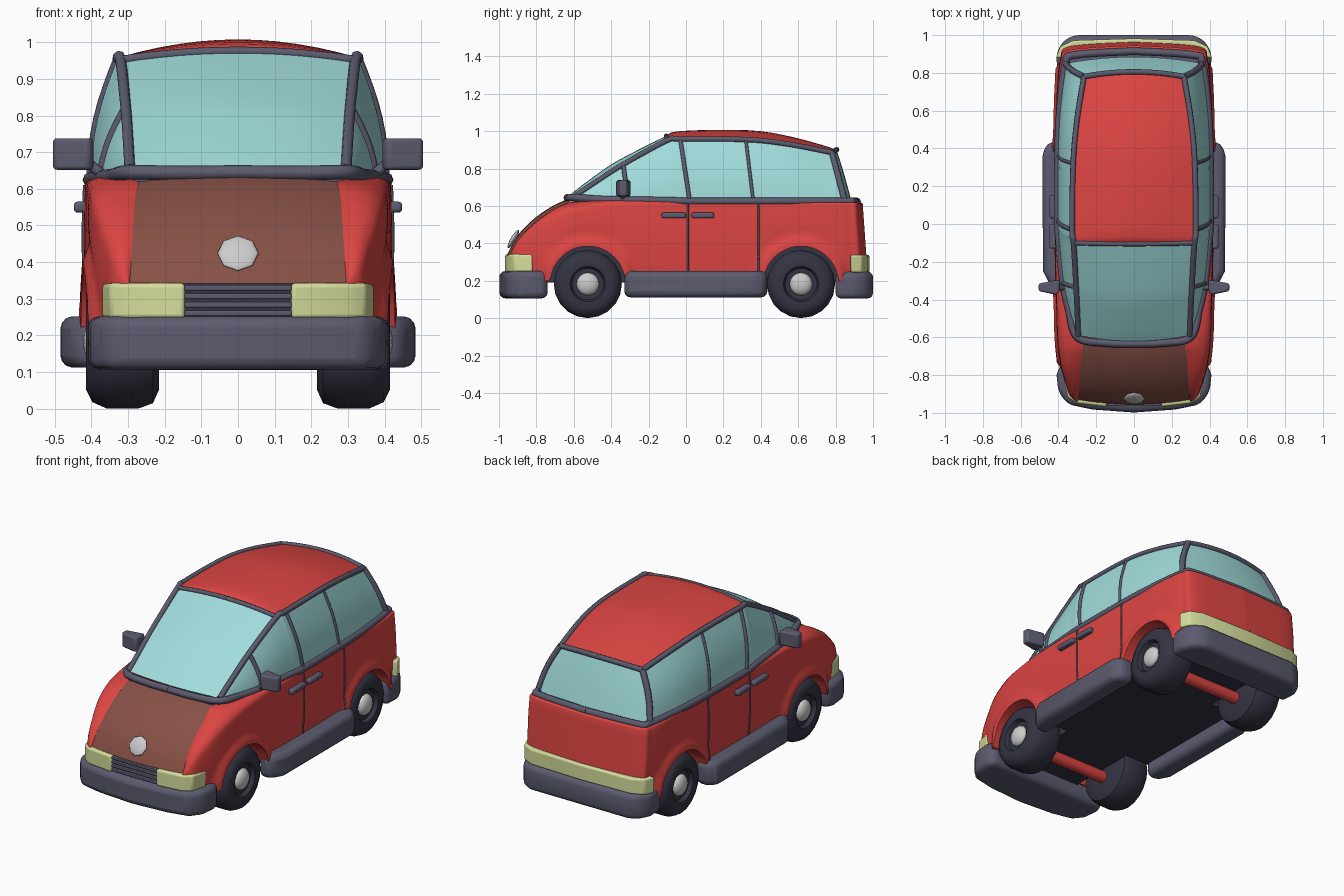
import bpy, bmesh, math
from mathutils import Vector as V

if "Cube" in bpy.data.objects:
    bpy.data.objects.remove(bpy.data.objects["Cube"])


def mat(name, r, g, b):
    m = bpy.data.materials.new(name)
    m.diffuse_color = (r, g, b, 1)
    m.use_nodes = True
    m.node_tree.nodes["Principled BSDF"].inputs["Base Color"].default_value = m.diffuse_color
    return m


RED = mat("red paint", .72, .06, .055)
BROWN = mat("bonnet paint", .24, .08, .06)
DARK = mat("dark trim", .105, .105, .16)
RUBBER = mat("rubber", .034, .035, .055)
GLASS = mat("glass", .36, .72, .72)
LAMP = mat("lamp", .66, .72, .33)


def finish(name, bm, m, mirror=False, bevel=0, angle=40):
    bmesh.ops.remove_doubles(bm, verts=bm.verts, dist=1e-4)
    bmesh.ops.recalc_face_normals(bm, faces=bm.faces)
    me = bpy.data.meshes.new(name)
    bm.to_mesh(me)
    bm.free()
    ob = bpy.data.objects.new(name, me)
    bpy.context.collection.objects.link(ob)
    if m:
        me.materials.append(m)
    bpy.ops.object.select_all(action='DESELECT')
    ob.select_set(True)
    bpy.context.view_layer.objects.active = ob
    bpy.ops.object.shade_smooth_by_angle(angle=math.radians(angle))
    if bevel:
        b = ob.modifiers.new("Bevel", 'BEVEL')
        b.width, b.segments = bevel, 3
    if mirror:
        ob.modifiers.new("Mirror", 'MIRROR')
    return ob


def curve_at(pts, t):
    # smooth curve through control points, t counts in points
    n = len(pts) - 1
    i = min(int(t), n - 1)
    f = t - i
    p = [V(pts[max(0, min(n, k))]) for k in (i - 1, i, i + 1, i + 2)]
    return .5 * (2 * p[1] + (p[2] - p[0]) * f + (2 * p[0] - 5 * p[1] + 4 * p[2] - p[3]) * f * f
                 + (3 * p[1] - p[0] - 3 * p[2] + p[3]) * f ** 3)


def grid(name, nu, nv, fn, m, **kw):
    bm = bmesh.new()
    v = [[bm.verts.new(fn(i / nu, j / nv)) for j in range(nv + 1)] for i in range(nu + 1)]
    for i in range(nu):
        for j in range(nv):
            bm.faces.new((v[i][j], v[i + 1][j], v[i + 1][j + 1], v[i][j + 1]))
    return finish(name, bm, m, **kw)


def prism(name, pts, z0, z1, m, **kw):
    bm = bmesh.new()
    f = bm.faces.new([bm.verts.new((x, y, z0)) for x, y in pts])
    new = bmesh.ops.extrude_face_region(bm, geom=[f])["geom"]
    for v in new:
        if isinstance(v, bmesh.types.BMVert):
            v.co.z = z1
    return finish(name, bm, m, **kw)


def sym(pts):
    return pts + [(-x, y) for x, y in reversed(pts) if x > 0]


def box(name, x0, x1, y0, y1, z0, z1, m, **kw):
    return prism(name, [(x0, y0), (x1, y0), (x1, y1), (x0, y1)], z0, z1, m, **kw)


def tube(name, pts, r, m=DARK):
    # round bar through points, on both sides of the car
    cu = bpy.data.curves.new(name, 'CURVE')
    cu.dimensions, cu.bevel_depth, cu.bevel_resolution = '3D', r, 2
    cu.use_fill_caps = True
    for s in (1, -1):
        sp = cu.splines.new('POLY')
        sp.points.add(len(pts) - 1)
        for q, p in zip(sp.points, pts):
            q.co = (s * p[0], p[1], p[2], 1)
    cu.materials.append(m)
    bpy.context.collection.objects.link(bpy.data.objects.new(name, cu))


def smooth(pts, k=6):
    n = (len(pts) - 1) * k
    return [curve_at(pts, i / k) for i in range(n + 1)]


# body shell: inner top edge and outer shoulder, front to rear
EDGE = [(.295, -.93, .345), (.29, -.88, .43), (.285, -.8, .51), (.28, -.7, .58), (.275, -.62, .62),
        (.345, -.45, .63), (.38, -.3, .63), (.405, 0, .625), (.405, .36, .622), (.4, .52, .62),
        (.395, .7, .62), (.37, .86, .62), (.31, .905, .62), (0, .925, .62)]
OUTER = [(.296, -.945, .33), (.335, -.91, .37), (.36, -.84, .44), (.385, -.75, .51), (.402, -.62, .57),
         (.408, -.45, .6), (.413, -.3, .61), (.418, 0, .61), (.415, .36, .61), (.41, .52, .61),
         (.405, .7, .61), (.388, .86, .61), (.335, .922, .61), (0, .945, .61)]
WHEELS = (-.525, .615)


def body(u, v):
    t = u * (len(EDGE) - 1)
    e, o = curve_at(EDGE, t), curve_at(OUTER, t)
    row = round(v * 17)
    if row <= 4:
        a = row / 4 * math.pi / 2
        return V((e.x + (o.x - e.x) * math.sin(a), e.y + (o.y - e.y) * math.sin(a),
                  o.z + (e.z - o.z) * math.cos(a)))
    bot = .2
    for c in WHEELS:
        d = abs(o.y - c)
        if d < .2 and o.x > .33:
            bot = max(bot, .185 + math.sqrt(.04 - d * d))
    f = min(1, (row - 4) / 12)
    p = V((o.x, o.y, o.z + (bot - o.z) * f))
    if o.y > .8:
        p.y += .07 * (.61 - p.z) * min(1, (o.y - .8) / .1)
    p.x += (.006 * math.sin(math.pi * f) - .012 * f * f) * min(1, o.x / .3)
    for c in WHEELS:
        r = math.hypot(p.y - c, p.z - .185)
        k = max(0, 1 - abs(r - .205) / .07)
        if o.x > .33:
            p.x += .028 * k * k * (3 - 2 * k)
    if row == 17:
        p.x = max(0, p.x - .21)
    return p


grid("body_shell", 156, 17, body, RED, mirror=True)


# crowned panels spanning left edge to right edge
def panel(name, pts, c0, c1, m, lift=0):
    def fn(u, v):
        p = curve_at(pts, u * (len(pts) - 1))
        s = 2 * v - 1
        c = V(c0).lerp(V(c1), u) + V((0, 0, lift * math.sin(math.pi * u)))
        return V((p.x * s, p.y, p.z)) + c * (1 - s * s)
    return grid(name, 16, 12, fn, m)


BELT = [(.3, -.6, .645), (.345, -.45, .635), (.375, -.31, .632), (.397, -.08, .628), (.404, .02, .625),
        (.402, .36, .625), (.392, .6, .625), (.362, .85, .625)]
RAIL = [(.295, -.59, .655), (.3, -.46, .742), (.306, -.335, .822), (.32, -.1, .95), (.328, -.03, .957),
        (.322, .32, .955), (.302, .55, .93), (.265, .78, .885)]
HEAD, TAIL = (0, -.005, .025), (0, .025, .016)
panel("bonnet", EDGE[:5], (0, -.025, -.004), (0, -.025, .012), BROWN, .008)
panel("windscreen", RAIL[:4], (0, -.03, .005), HEAD, GLASS, .014)
panel("roof", RAIL[3:], HEAD, TAIL, RED, .03)


# side windows between belt and roof rail
def side(t, v):
    b, r = curve_at(BELT, t), curve_at(RAIL, t)
    p = b.lerp(r, v)
    p.x += .018 * math.sin(math.pi * v) * min(1, (r.z - b.z) / .3)
    return p


grid("side_windows", 42, 8, lambda u, v: side(u * 7, v), GLASS, mirror=True)
REAR = [side(7, 1 - k / 4) for k in range(5)]
panel("rear_window", REAR, TAIL, (0, .035, 0), GLASS, .01)


# window frames
def arch(p, c):
    return [V((p[0] * k / 8, p[1], p[2])) + V(c) * (1 - (k / 8) ** 2) for k in range(9)]


tube("roof_rail", smooth(RAIL), .015)
tube("windscreen_header", arch(RAIL[3], HEAD), .013)
tube("rear_header", arch(RAIL[7], TAIL), .015)
tube("belt_trim", smooth([(0, -.635, .645), (.15, -.63, .643)] + BELT + [(.31, .895, .625), (0, .915, .625)]), .02)
for name, t, r in (("quarter_post", 2, .012), ("centre_post", 4, .012), ("rear_post", 5, .009), ("tail_post", 7, .017)):
    tube(name, [side(t, k / 8) for k in range(9)], r)


# door seams and handles
for u in (7.03, 8.12):
    tube("door_seam", [body(u / 13, k / 17) for k in range(4, 17)], .005)
for y0, y1 in ((-.13, 0), (.03, .15)):
    box("door_handle", .41, .448, y0, y1, .535, .565, DARK, mirror=True, bevel=.01)


# bumpers, sills, underbody
prism("front_bumper", sym([(0, -.998), (.22, -.982), (.35, -.955), (.4, -.89), (.41, -.8), (.39, -.74), (.28, -.74)]),
      .107, .252, DARK, bevel=.03)
prism("rear_bumper", sym([(.32, 1), (.38, .965), (.412, .9), (.405, .8), (.3, .8)]), .105, .25, DARK, bevel=.03)
prism("sill", [(.36, -.33), (.44, -.33), (.482, -.25), (.485, .38), (.45, .435), (.36, .435)],
      .112, .252, DARK, mirror=True, bevel=.04)
box("floor", -.4, .4, -.32, .42, .19, .23, RUBBER)
box("underbody", -.21, .21, -.82, .85, .19, .4, RUBBER)


# lamps and grille
prism("headlamp", [(.145, -.968), (.3, -.95), (.35, -.92), (.372, -.82), (.3, -.82), (.145, -.88)],
      .245, .343, LAMP, mirror=True, bevel=.012)
prism("tail_lamp", sym([(0, .982), (.32, .972), (.39, .94), (.414, .88), (.36, .88), (.3, .93), (0, .94)]),
      .245, .338, LAMP, bevel=.01)
box("grille_back", -.15, .15, -.93, -.88, .245, .343, RUBBER)
for k in range(4):
    box("grille_bar", -.146, .146, -.962, -.92, .253 + k * .023, .268 + k * .023, DARK, bevel=.004)


# plain round badge on the bonnet
def ball(name, loc, scale, tilt=0, seg=16):
    bm = bmesh.new()
    bmesh.ops.create_uvsphere(bm, u_segments=seg, v_segments=8, radius=1)
    ob = finish(name, bm, None)
    ob.location, ob.scale, ob.rotation_euler = loc, scale, (tilt, 0, 0)


ball("bonnet_disc", (0, -.923, .424), (.056, .056, .014), math.radians(59), 8)


# wheels, hubs and axles
TYRE = [(.215, 0), (.215, .13), (.232, .168), (.27, .182), (.36, .182), (.398, .165), (.415, .13),
        (.412, .095), (.39, .085), (.385, 0)]


def tyre(u, v):
    x, r = TYRE[round(v * 9)]
    return V((x, r * math.cos(u * math.tau), r * math.sin(u * math.tau)))


for y in WHEELS:
    ob = grid("wheel", 20, 9, tyre, RUBBER, mirror=True)
    ob.location = (0, y, .183)
    for s in (1, -1):
        ball("hub_cap", (s * .388, y, .183), (.035, .061, .061))
    tube("axle", [(0, y, .145), (.25, y, .145)], .035, RED)


# door mirrors
prism("door_mirror", [(.395, -.36), (.41, -.375), (.505, -.355), (.505, -.315), (.395, -.295)],
      .652, .738, DARK, mirror=True, bevel=.012)
tube("mirror_arm", [(.36, -.34, .63), (.42, -.335, .68)], .014)
